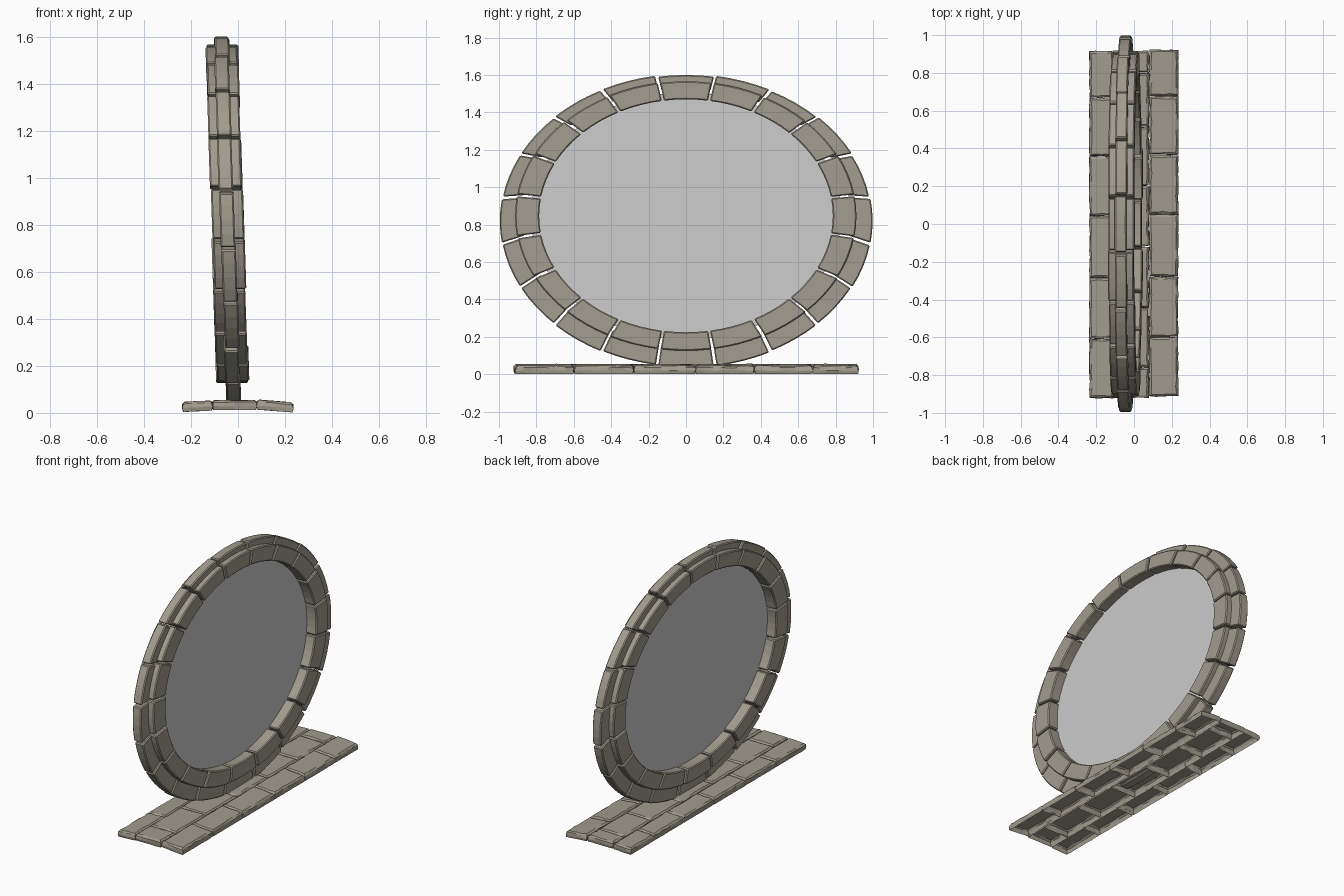
import bpy, bmesh, random
from math import sin, cos, pi, radians

if "Cube" in bpy.data.objects:
    bpy.data.objects.remove(bpy.data.objects["Cube"])

random.seed(4)
stone = bpy.data.materials.new("stone")
stone.diffuse_color = (0.36, 0.33, 0.27, 1)
stone.use_nodes = True
stone.node_tree.nodes["Principled BSDF"].inputs["Base Color"].default_value = stone.diffuse_color


def lean(x, y, z):
    # the whole ring leans back slightly towards -x
    return (x - 0.045 - 0.033 * (z - 0.82), y, z)


def finish(name, bm, mat=None, bevel=0):
    bmesh.ops.recalc_face_normals(bm, faces=bm.faces)
    me = bpy.data.meshes.new(name)
    bm.to_mesh(me)
    bm.free()
    ob = bpy.data.objects.new(name, me)
    bpy.context.collection.objects.link(ob)
    if mat:
        me.materials.append(mat)
    if bevel:
        m = ob.modifiers.new("worn_edges", 'BEVEL')
        m.width, m.segments, m.limit_method = bevel, 1, 'ANGLE'
        m.angle_limit = radians(40)
    return ob


def stone_ring(name, outer, inner, half, blocks=20, segs=4, gap=0.45):
    # outer / inner ellipses are (y radius, z radius, z centre)
    bm = bmesh.new()
    step = 2 * pi / blocks
    for i in range(blocks):
        a0 = (i - 0.5) * step + radians(gap + random.uniform(-.15, .15))
        a1 = (i + 0.5) * step - radians(gap + random.uniform(-.15, .15))
        shift, grow = random.uniform(-.003, .003), random.uniform(-.004, .004)
        rows = []
        for s in range(segs + 1):
            t = a0 + (a1 - a0) * s / segs
            row = []
            for (ry, rz, cz), x, g in ((outer, -half, grow), (outer, half, grow),
                                       (inner, half, 0), (inner, -half, 0)):
                row.append(bm.verts.new(lean(x + shift, (ry + g) * sin(t),
                                             cz + (rz + g) * cos(t))))
            rows.append(row)
        for r, q in zip(rows, rows[1:]):
            for k in range(4):
                bm.faces.new((r[k], r[(k + 1) % 4], q[(k + 1) % 4], q[k]))
        bm.faces.new(rows[0])
        bm.faces.new(rows[-1])
    return finish(name, bm, stone, 0.006)


# Ring: thin outer course and thick inner course
stone_ring("outer_ring", (0.995, 0.783, 0.82), (0.87, 0.68, 0.845), 0.031)
stone_ring("inner_ring", (0.912, 0.719, 0.845), (0.785, 0.6225, 0.8475), 0.068)

# Flat panel filling the ring
bm = bmesh.new()
bm.faces.new([bm.verts.new(lean(0, 0.83 * sin(t), 0.8475 + 0.66 * cos(t)))
              for t in (2 * pi * k / 80 for k in range(80))])
finish("portal_panel", bm)


# Base: rough paving slabs, open underneath
def slab(bm, x0, x1, y0, y1, z_left, z_right, h=0.042, nx=4, ny=7):
    def ring(inset, dz, rough):
        pts = []
        xs = [x0 + inset + (x1 - x0 - 2 * inset) * k / nx for k in range(nx + 1)]
        ys = [y0 + inset + (y1 - y0 - 2 * inset) * k / ny for k in range(ny + 1)]
        path = ([(x, ys[0]) for x in xs[:-1]] + [(xs[-1], y) for y in ys[:-1]] +
                [(x, ys[-1]) for x in xs[:0:-1]] + [(xs[0], y) for y in ys[:0:-1]])
        for x, y in path:
            f = (x - x0) / (x1 - x0)
            j = [random.uniform(-rough, rough) for _ in range(3)]
            pts.append(bm.verts.new((x + j[0], y + j[1],
                                     z_left + (z_right - z_left) * f + dz + j[2] * .5)))
        return pts
    loops = [ring(0.004, 0, 0.001), ring(0.001, h * .4, 0.003),
             ring(0.003, h * .8, 0.004), ring(0.012, h, 0.003)]
    n = len(loops[0])
    for a, b in zip(loops, loops[1:]):
        for k in range(n):
            bm.faces.new((a[k], a[(k + 1) % n], b[(k + 1) % n], b[k]))
    bm.faces.new(loops[-1])


side = [-0.92, -0.605, -0.285, 0.045, 0.36, 0.67, 0.918]
middle = [-0.92, -0.76, -0.445, -0.12, 0.2, 0.515, 0.8, 0.918]
courses = (("left_paving", -0.237, -0.108, side, 0.004, 0.010, -0.002),
           ("middle_paving", -0.110, 0.080, middle, 0.012, 0.012, 0.0),
           ("right_paving", 0.080, 0.235, side, 0.014, 0.002, 0.006))
for name, x0, x1, cuts, zl, zr, dy in courses:
    bm = bmesh.new()
    for y0, y1 in zip(cuts, cuts[1:]):
        slab(bm, x0, x1, y0 + dy, y1 + dy, zl, zr)
    finish(name, bm, stone)
